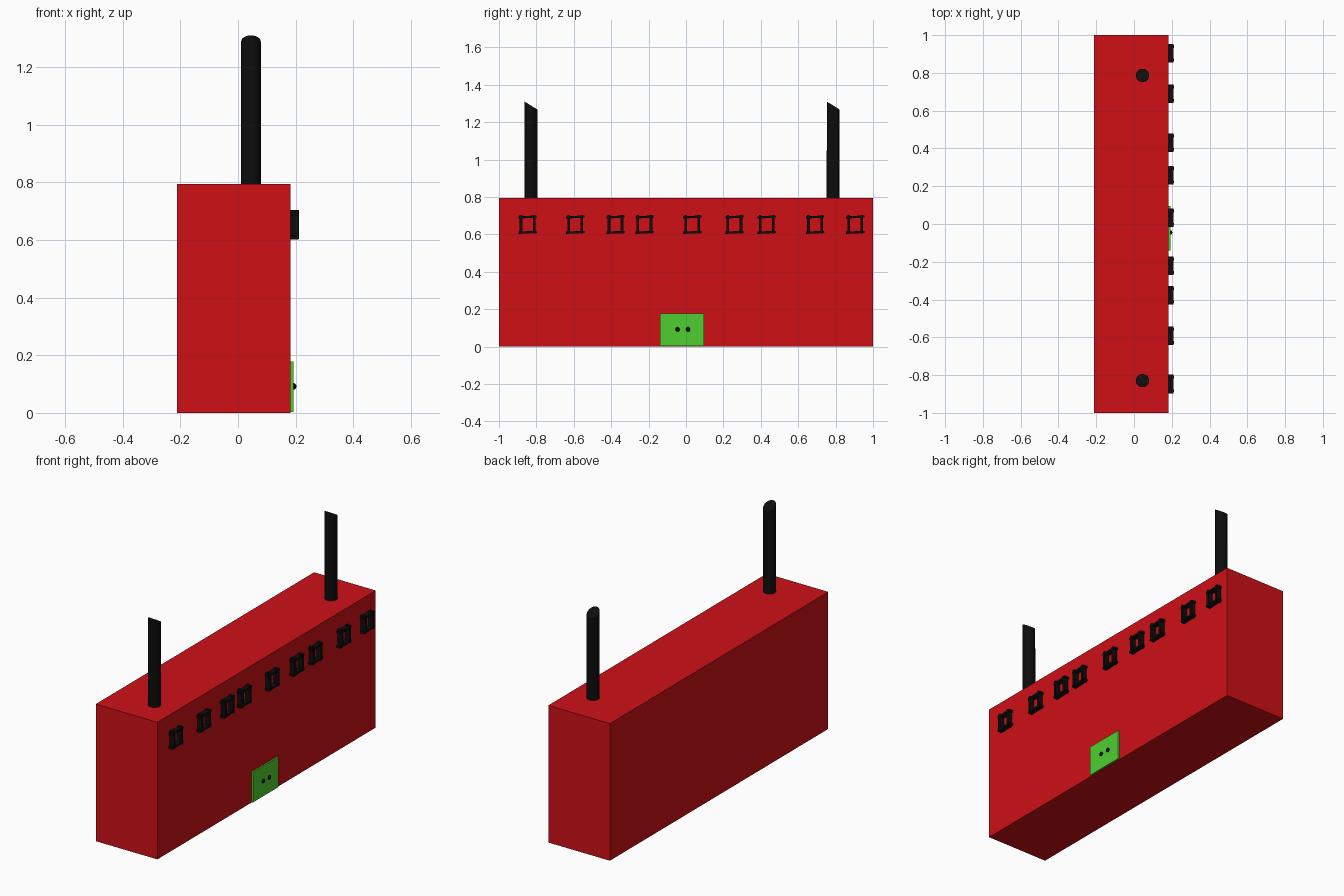
import bpy, bmesh
from mathutils import Matrix, Vector

if "Cube" in bpy.data.objects:
    bpy.data.objects.remove(bpy.data.objects["Cube"])


def material(name, rgb):
    m = bpy.data.materials.new(name)
    m.diffuse_color = (*rgb, 1)
    m.use_nodes = True
    m.node_tree.nodes["Principled BSDF"].inputs["Base Color"].default_value = m.diffuse_color
    return m


RED = material("red", (0.62, 0.005, 0.008))
BLACK = material("black", (0.004, 0.004, 0.004))
GREEN = material("green", (0.08, 0.62, 0.03))


def finish(bm, name, mat, smooth=False):
    me = bpy.data.meshes.new(name)
    bm.to_mesh(me)
    bm.free()
    me.materials.append(mat)
    ob = bpy.data.objects.new(name, me)
    bpy.context.collection.objects.link(ob)
    if smooth:
        bpy.ops.object.select_all(action='DESELECT')
        ob.select_set(True)
        bpy.context.view_layer.objects.active = ob
        bpy.ops.object.shade_smooth_by_angle()
    return ob


def add_box(bm, lo, hi, tilt=0.0):
    lo, hi = Vector(lo), Vector(hi)
    mat = (Matrix.Translation((lo + hi) / 2) @ Matrix.Rotation(tilt, 4, 'X')
           @ Matrix.Diagonal((*(hi - lo), 1)))
    bmesh.ops.create_cube(bm, size=1, matrix=mat)


FACE = 0.183  # x of the wall carrying windows and door

# Main building block
bm = bmesh.new()
add_box(bm, (-0.212, -1, 0), (FACE, 1, 0.795))
finish(bm, "building", RED)

# Chimneys with slanted tops
for i, y in enumerate((-0.829, 0.787)):
    bm = bmesh.new()
    bmesh.ops.create_cone(bm, cap_ends=True, segments=32, radius1=0.035, radius2=0.034,
                          depth=0.54, matrix=Matrix.Translation((0.045, y, 1.03)))
    for v in bm.verts:
        if v.co.z > 1.2:
            v.co.z = 1.289 - (v.co.y - y) * 0.62
    finish(bm, f"chimney_{i + 1}", BLACK, True)

# Window frames: crossing bars standing off the wall
for i, y in enumerate((-0.847, -0.592, -0.377, -0.222, 0.034, 0.259, 0.431, 0.69, 0.905)):
    bm = bmesh.new()
    for s in (-1, 1):
        c = y + s * 0.035
        add_box(bm, (FACE - 0.01, c - 0.007, 0.604), (0.212, c + 0.007, 0.704))
        z = 0.652 + s * 0.041
        add_box(bm, (FACE - 0.01, y - 0.049, z - 0.006), (0.210, y + 0.049, z + 0.006), 0.05)
    finish(bm, f"window_frame_{i + 1}", BLACK)

# Door panel
bm = bmesh.new()
add_box(bm, (FACE - 0.005, -0.139, 0.003), (0.192, 0.096, 0.178))
finish(bm, "door", GREEN)

# Door knobs
for i, y in enumerate((-0.045, 0.011)):
    bm = bmesh.new()
    bmesh.ops.create_uvsphere(bm, u_segments=16, v_segments=10, radius=0.012,
                              matrix=Matrix.Translation((0.191, y, 0.092)))
    finish(bm, f"door_knob_{i + 1}", BLACK, True)
